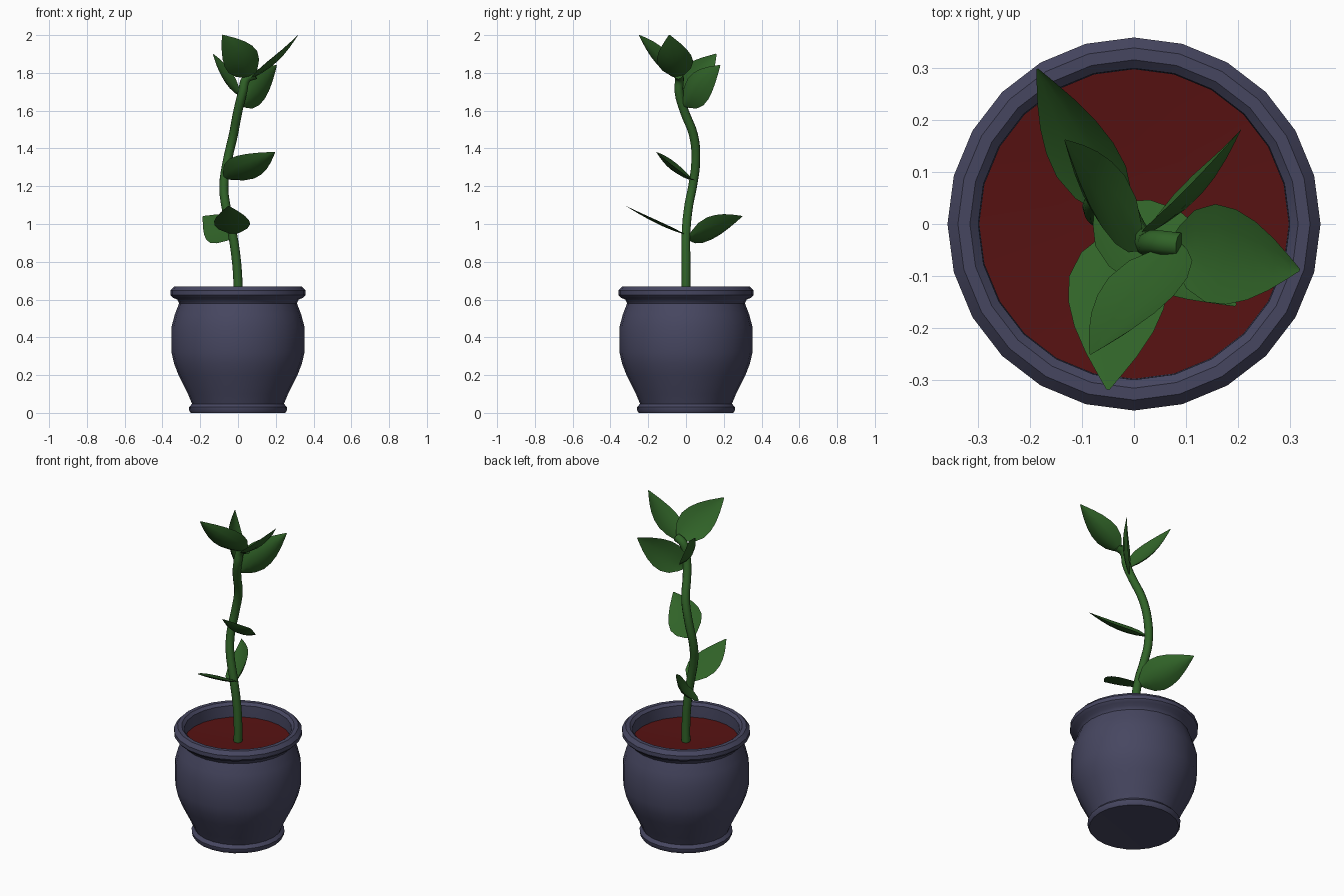
import bpy, bmesh, math
from mathutils import Vector

if "Cube" in bpy.data.objects:
    bpy.data.objects.remove(bpy.data.objects["Cube"])


def material(name, rgb):
    m = bpy.data.materials.new(name)
    m.diffuse_color = (*rgb, 1)
    m.use_nodes = True
    m.node_tree.nodes["Principled BSDF"].inputs["Base Color"].default_value = m.diffuse_color
    return m


GLAZE = material("blue_grey_glaze", (0.062, 0.062, 0.118))
GREEN = material("leaf_green", (0.03, 0.125, 0.021))
SOIL = material("red_soil", (0.095, 0.006, 0.006))


def finish(name, bm, mat, angle=40):
    bmesh.ops.recalc_face_normals(bm, faces=bm.faces)
    me = bpy.data.meshes.new(name)
    bm.to_mesh(me)
    bm.free()
    me.materials.append(mat)
    ob = bpy.data.objects.new(name, me)
    bpy.context.collection.objects.link(ob)
    bpy.ops.object.select_all(action='DESELECT')
    ob.select_set(True)
    bpy.context.view_layer.objects.active = ob
    bpy.ops.object.shade_smooth_by_angle(angle=math.radians(angle))
    return ob


def lathe(name, profile, mat, sides=24):
    bm = bmesh.new()
    vs = [bm.verts.new((r, 0, z)) for r, z in profile]
    es = [bm.edges.new(p) for p in zip(vs, vs[1:])]
    bmesh.ops.spin(bm, geom=vs + es, axis=(0, 0, 1), cent=(0, 0, 0),
                   angle=2 * math.pi, steps=sides, use_merge=True)
    bmesh.ops.remove_doubles(bm, verts=bm.verts, dist=1e-4)
    return finish(name, bm, mat)


# Pot with foot, belly and rolled rim
lathe("pot", [(0, 0.005), (0.25, 0), (0.258, 0.012), (0.26, 0.03), (0.243, 0.048),
              (0.265, 0.1), (0.315, 0.2), (0.338, 0.26), (0.352, 0.32), (0.352, 0.455),
              (0.335, 0.52), (0.312, 0.58), (0.322, 0.6), (0.345, 0.61), (0.358, 0.625),
              (0.358, 0.648), (0.338, 0.67), (0.315, 0.67), (0.299, 0.655),
              (0.297, 0.6), (0.297, 0.55), (0, 0.55)], GLAZE)

# Slightly dished soil
lathe("soil", [(0, 0.574), (0.15, 0.577), (0.297, 0.585)], SOIL)

# Winding stem
path = [(0, 0, 0.57), (0, 0, 0.68), (-0.01, 0, 0.82), (-0.03, 0, 0.95), (-0.065, 0.015, 1.1),
        (-0.075, 0.035, 1.2), (-0.055, 0.052, 1.34), (-0.025, 0.04, 1.47),
        (0, -0.01, 1.6), (0.025, -0.037, 1.7), (0.045, -0.035, 1.77), (0.09, -0.04, 1.79)]
cu = bpy.data.curves.new("stem", 'CURVE')
cu.dimensions = '3D'
sp = cu.splines.new('BEZIER')
sp.bezier_points.add(len(path) - 1)
for bp, p in zip(sp.bezier_points, path):
    bp.co = p
    bp.handle_left_type = bp.handle_right_type = 'AUTO'
sp.resolution_u = 4
cu.bevel_depth = 0.024
cu.bevel_resolution = 3
cu.use_fill_caps = True
cu.materials.append(GREEN)
bpy.context.collection.objects.link(bpy.data.objects.new("stem", cu))

# Pointed, slightly cupped leaves
OUTLINE = [(0, 0.1), (0.07, 0.42), (0.18, 0.8), (0.33, 1), (0.48, 0.97),
           (0.63, 0.8), (0.78, 0.53), (0.91, 0.24), (1, 0.03)]


def leaf(name, base, tip, up, width, cup=0.025):
    base, tip = Vector(base), Vector(tip)
    d = tip - base
    side = d.cross(Vector(up)).normalized()
    n = side.cross(d).normalized()
    bm = bmesh.new()
    skins = []
    for face in (1, -1):
        rows = []
        for t, w in OUTLINE:
            row = []
            for v in (-1, -0.5, 0, 0.5, 1):
                # rim rises for the cup, middle is thickest
                h = cup * w * v * v - cup * 0.8 * math.sin(math.pi * t) + face * 0.008 * w * (1 - v * v)
                row.append(bm.verts.new(base + d * t + side * (v * w * width / 2) + n * h))
            rows.append(row)
        for a, b in zip(rows, rows[1:]):
            for i in range(4):
                bm.faces.new((a[i], a[i + 1], b[i + 1], b[i]))
    bmesh.ops.remove_doubles(bm, verts=bm.verts, dist=1e-4)
    finish(name, bm, GREEN, 60)


leaf("leaf_low_front", (-0.02, -0.005, 0.945), (-0.05, -0.318, 1.095), (0, 0.43, 0.9), 0.19, 0.006)
leaf("leaf_low_back", (-0.025, 0.01, 0.925), (-0.185, 0.298, 1.04), (-0.55, -0.55, 0.63), 0.19)
leaf("leaf_middle", (-0.07, 0.03, 1.24), (0.195, -0.157, 1.38), (0, 0.69, 0.73), 0.2)
leaf("leaf_top_left", (0.085, -0.04, 1.78), (-0.083, -0.25, 2.0), (-0.37, 0.8, 0.49), 0.19)
leaf("leaf_top_right", (0.07, -0.04, 1.77), (0.318, -0.088, 2.0), (-0.69, 0, 0.72), 0.19)
leaf("leaf_upper_right", (0.02, -0.02, 1.63), (0.205, 0.18, 1.84), (-0.7, 0.7, 0.05), 0.18)
leaf("leaf_upper_back", (0.015, -0.04, 1.68), (-0.133, 0.16, 1.9), (0.8, 0.2, 0.38), 0.17)
